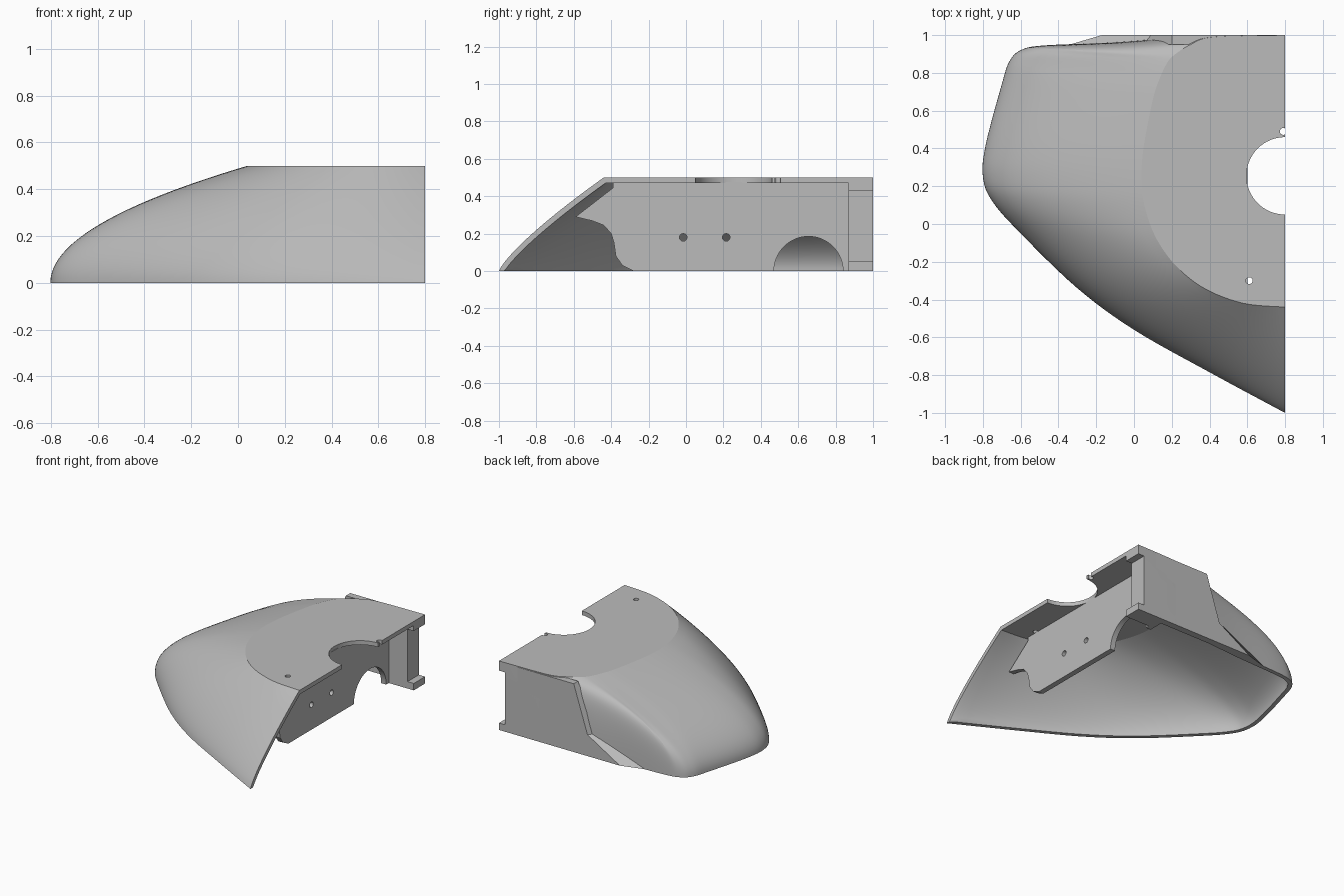
import bpy, bmesh, math
from mathutils import Vector

cube = bpy.data.objects.get("Cube")
if cube:
    bpy.data.objects.remove(cube, do_unlink=True)

HEIGHT, WALL, SIDE = 0.5, 0.03, 0.8
grey = bpy.data.materials.new("plain_grey")
grey.use_nodes = True
colour = (0.5, 0.5, 0.5, 1)
grey.diffuse_color = colour
grey.node_tree.nodes["Principled BSDF"].inputs["Base Color"].default_value = colour


def make_object(name, bm):
    bmesh.ops.recalc_face_normals(bm, faces=bm.faces)
    mesh = bpy.data.meshes.new(name)
    bm.to_mesh(mesh)
    bm.free()
    mesh.materials.append(grey)
    ob = bpy.data.objects.new(name, mesh)
    bpy.context.collection.objects.link(ob)
    return ob


def loft(name, first, second):
    """Solid between two matching outlines."""
    bm = bmesh.new()
    a = [bm.verts.new(p) for p in first]
    b = [bm.verts.new(p) for p in second]
    bm.faces.new(a)
    bm.faces.new(b)
    for i in range(len(a)):
        j = (i + 1) % len(a)
        bm.faces.new((a[i], a[j], b[j], b[i]))
    return make_object(name, bm)


def box(name, low, high):
    (x0, y0, z0), (x1, y1, z1) = low, high
    ring = [(x0, y0), (x1, y0), (x1, y1), (x0, y1)]
    return loft(name, [(x, y, z0) for x, y in ring], [(x, y, z1) for x, y in ring])


def circle(u, v, r, n=64):
    steps = [math.tau * i / n for i in range(n)]
    return [(u + r * math.cos(a), v + r * math.sin(a)) for a in steps]


def upright_cutter(x, y, r):
    ring = circle(x, y, r)
    return loft("cutter", [(*p, 0.4) for p in ring], [(*p, 0.6) for p in ring])


def sideways_cutter(y, z, r):
    ring = circle(y, z, r)
    return loft("cutter", [(0.5, *p) for p in ring], [(0.7, *p) for p in ring])


def cut(ob, cutters):
    bpy.context.view_layer.objects.active = ob
    for cutter in cutters:
        cutter.hide_render = True
        mod = ob.modifiers.new("cut", "BOOLEAN")
        mod.operation, mod.solver, mod.object = "DIFFERENCE", "EXACT", cutter
        bpy.ops.object.modifier_apply(modifier=mod.name)
        bpy.data.objects.remove(cutter, do_unlink=True)


def spline(points, steps):
    """Smooth curve through points of any dimension."""
    pts = [Vector(p) for p in points]
    pts = [pts[0]] + pts + [pts[-1]]
    out = []
    for a, b, c, d in zip(pts, pts[1:], pts[2:], pts[3:]):
        for i in range(steps):
            t = i / steps
            out.append(b + (c - a) * t / 2 + (a * 2 - b * 5 + c * 4 - d) * t**2 / 2
                       + (b * 3 - a - c * 3 + d) * t**3 / 2)
    return out + [pts[-1]]


# Ribs: foot x, foot y, top x, top y, bulge power
RIBS = [
    (0.8, -1, 0.8, -0.44, 1.25), (0.4, -0.785, 0.58, -0.42, 1.35),
    (0, -0.56, 0.38, -0.345, 1.5), (-0.3, -0.34, 0.23, -0.23, 1.7),
    (-0.6, -0.05, 0.12, -0.08, 1.9), (-0.75, 0.12, 0.06, 0.08, 2),
    (-0.8, 0.25, 0.04, 0.22, 2), (-0.785, 0.42, 0.05, 0.4, 2),
    (-0.7, 0.74, 0.1, 0.66, 2), (-0.66, 0.86, 0.14, 0.78, 2),
    (-0.6, 0.92, 0.18, 0.86, 2.2), (-0.48, 0.945, 0.22, 0.9, 2.6),
    (-0.1, 0.962, 0.3, 0.95, 3), (0.4, 1, 0.42, 0.99, 3),
    (0.8, 1, 0.8, 1, 3),
]


def build_shell(levels=24):
    bm = bmesh.new()
    columns = []
    for rib in spline([r[:2] + r[2:4] for r in RIBS], 1) and zip(
            spline([r[:4] for r in RIBS], 6), spline([(r[4], 0) for r in RIBS], 6)):
        p, power = rib[0], rib[1][0]
        column = []
        for k in range(levels + 1):
            t = (k / levels) ** power
            x, y = p[0] + (p[2] - p[0]) * t, p[1] + (p[3] - p[1]) * t
            column.append(bm.verts.new((min(x, SIDE), min(y, 1), HEIGHT * k / levels)))
        columns.append(column)
    for a, b in zip(columns, columns[1:]):
        for k in range(levels):
            bm.faces.new((a[k], a[k + 1], b[k + 1], b[k]))
    # flat deck
    bm.faces.new([c[-1] for c in reversed(columns)])
    bmesh.ops.recalc_face_normals(bm, faces=bm.faces)
    bm.normal_update()
    deck = max(bm.faces, key=lambda f: len(f.verts))
    sign = 1 if deck.normal.z > 0 else -1
    # inner skin, kept flush at the open side and foot
    inner = {}
    for v in list(bm.verts):
        co = v.co - v.normal * sign * WALL
        if v.co.z > HEIGHT - 0.001:
            co.z = HEIGHT - WALL
        co.x = SIDE if v.co.x > SIDE - 0.0001 else min(co.x, SIDE)
        co.z = 0 if v.co.z < 0.0001 else max(co.z, 0)
        inner[v] = bm.verts.new(co)
    rim = [e for e in bm.edges if e.is_boundary]
    for f in list(bm.faces):
        bm.faces.new([inner[v] for v in reversed(f.verts)])
    for e in rim:
        a, b = e.verts
        bm.faces.new((a, b, inner[b], inner[a]))
    return make_object("outer_shell", bm)


def notch():
    return box("cutter", (0.75, 0.8, 0.05), (0.9, 1.1, 0.43))


# Shell with deck openings and rear notch
shell = build_shell()
cut(shell, [upright_cutter(SIDE, 0.255, 0.205), upright_cutter(0.61, -0.3, 0.018),
            upright_cutter(0.79, 0.49, 0.018), notch()])

# Inner side wall with wheel arch and bolt holes
profile = [(-0.28, 0), (-0.34, 0.03), (-0.375, 0.08), (-0.385, 0.15), (-0.4, 0.2),
           (-0.44, 0.245), (-0.5, 0.268), (-0.59, 0.29), (-0.39, 0.445), (-0.39, 0.475),
           (0.88, 0.475), (0.88, 0)]
inner_wall = loft("inner_wall", [(0.56, *p) for p in profile], [(0.6, *p) for p in profile])
cut(inner_wall, [sideways_cutter(0.655, 0, 0.185), sideways_cutter(-0.015, 0.18, 0.02),
                 sideways_cutter(0.215, 0.18, 0.02)])

# Rear post with upper and lower flanges
rear_post = box("rear_post", (0.56, 0.87, 0), (SIDE, 0.985, 0.475))
cut(rear_post, [notch()])

# Rear panel that flares into the shell
rear_panel = loft(
    "rear_panel",
    [(0.65, 0.95, 0), (-0.34, 0.95, 0), (0.05, 0.95, 0.155), (0.2, 0.95, 0.495), (0.65, 0.95, 0.495)],
    [(0.65, 1, 0), (-0.17, 1, 0), (0.09, 1, 0.155), (0.2, 1, 0.495), (0.65, 1, 0.495)])

for ob in (shell, inner_wall, rear_post, rear_panel):
    bpy.ops.object.select_all(action="DESELECT")
    ob.select_set(True)
    bpy.context.view_layer.objects.active = ob
    bpy.ops.object.shade_smooth_by_angle(angle=math.radians(15))
